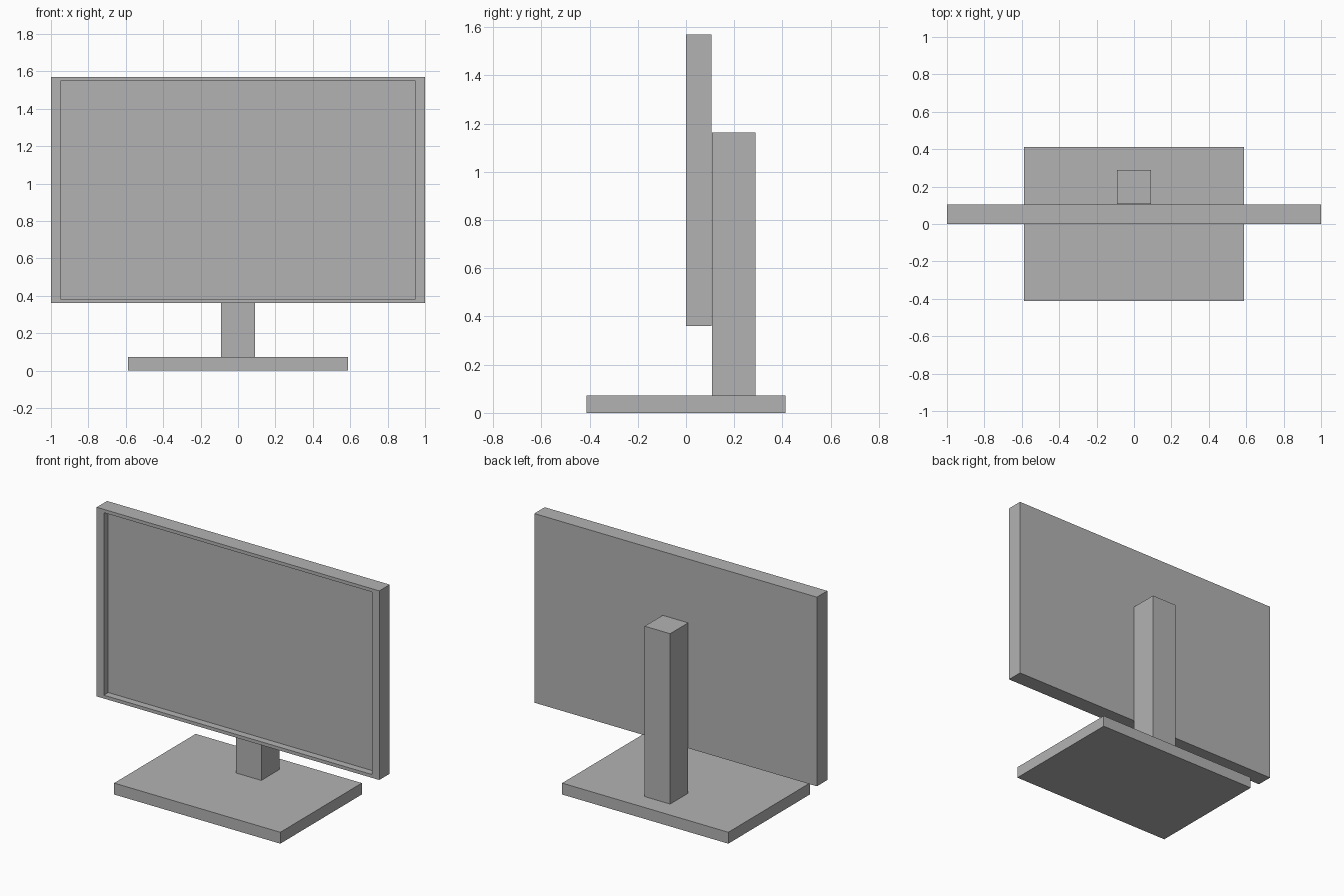
import bpy
import bmesh
from mathutils import Vector

if "Cube" in bpy.data.objects:
    bpy.data.objects.remove(bpy.data.objects["Cube"], do_unlink=True)

grey = bpy.data.materials.new("plain grey")
grey.use_nodes = True
colour = (0.45, 0.45, 0.45, 1)
grey.diffuse_color = colour
grey.node_tree.nodes["Principled BSDF"].inputs["Base Color"].default_value = colour


def add_box(bm, low, high):
    low, high = Vector(low), Vector(high)
    verts = bmesh.ops.create_cube(bm, size=1)["verts"]
    bmesh.ops.scale(bm, vec=high - low, verts=verts)
    bmesh.ops.translate(bm, vec=(low + high) / 2, verts=verts)


def finish(bm, name):
    mesh = bpy.data.meshes.new(name)
    bm.to_mesh(mesh)
    bm.free()
    mesh.materials.append(grey)
    obj = bpy.data.objects.new(name, mesh)
    bpy.context.collection.objects.link(obj)
    return obj


def box(name, low, high):
    bm = bmesh.new()
    add_box(bm, low, high)
    return finish(bm, name)


# Foot and upright
box("base", (-0.588, -0.412, 0), (0.588, 0.412, 0.073))
box("stand", (-0.09, 0.107, 0.073), (0.09, 0.289, 1.163))

# Display housing with the screen inset into its front face
bm = bmesh.new()
add_box(bm, (-1, 0, 0.36), (1, 0.105, 1.57))
bm.normal_update()
screen = min(bm.faces, key=lambda f: f.calc_center_median().y)
bmesh.ops.inset_individual(bm, faces=[screen], thickness=0.03)
for v in screen.verts:
    v.co.x = 0.95 if v.co.x > 0 else -0.95
bmesh.ops.inset_individual(bm, faces=[screen], thickness=0)
bmesh.ops.translate(bm, vec=(0, 0.045, 0), verts=screen.verts[:])
bmesh.ops.recalc_face_normals(bm, faces=bm.faces[:])
finish(bm, "display")
